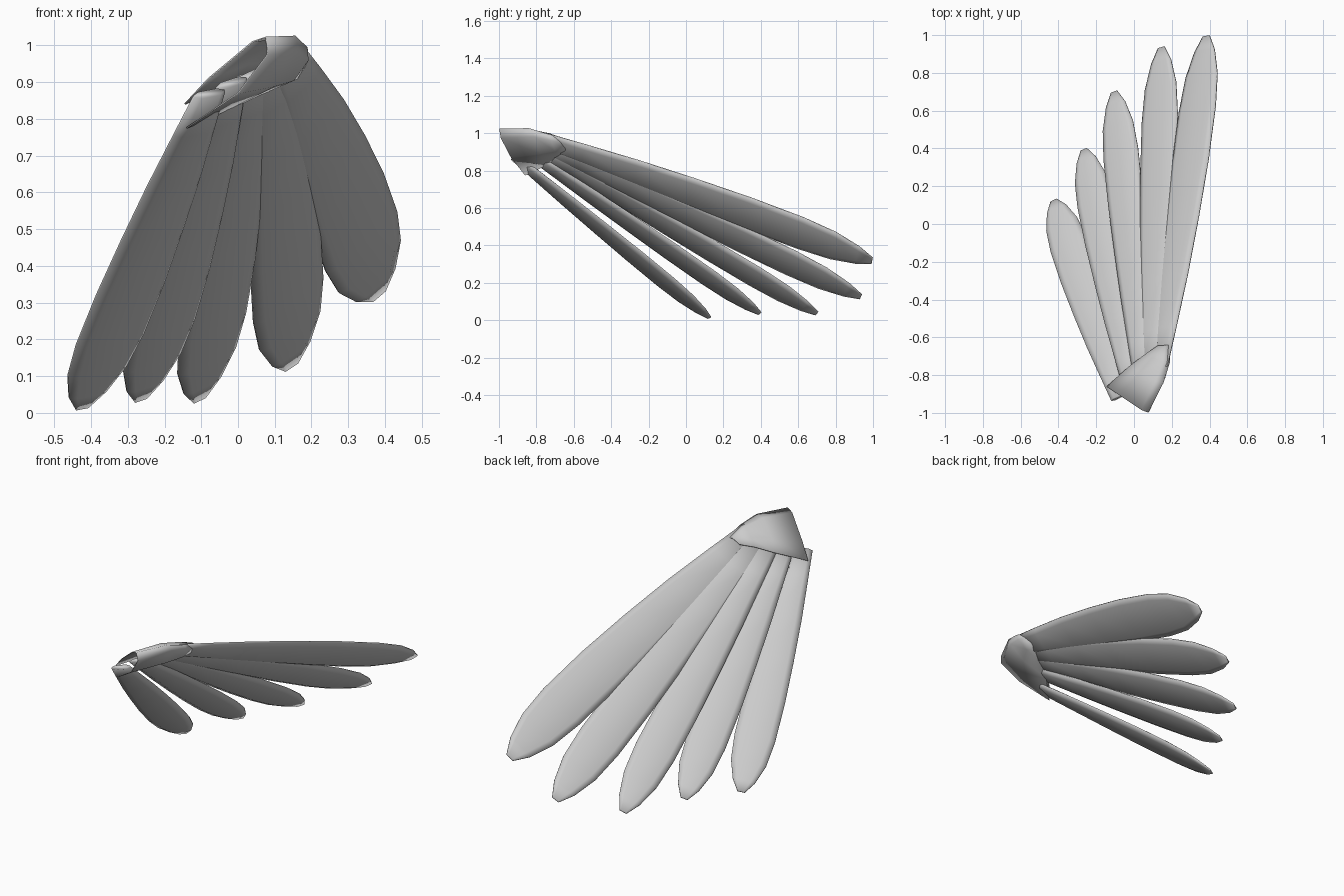
import bpy, bmesh
from mathutils import Vector

if "Cube" in bpy.data.objects:
    bpy.data.objects.remove(bpy.data.objects["Cube"])


def make_object(name, rings, closed):
    """Loft a list of point rings into one smooth mesh."""
    bm = bmesh.new()
    loops = [[bm.verts.new(p) for p in ring] for ring in rings]
    n = len(loops[0])
    for a, b in zip(loops, loops[1:]):
        for i in range(n if closed else n - 1):
            j = (i + 1) % n
            bm.faces.new((a[i], a[j], b[j], b[i]))
    if closed:
        bm.faces.new(loops[0])
        bm.faces.new(loops[-1])
    bmesh.ops.recalc_face_normals(bm, faces=bm.faces)
    mesh = bpy.data.meshes.new(name)
    bm.to_mesh(mesh)
    bm.free()
    for poly in mesh.polygons:
        poly.use_smooth = True
    obj = bpy.data.objects.new(name, mesh)
    bpy.context.collection.objects.link(obj)
    return obj


# Feather outline: (fraction along, fraction of half width, thickness factor)
OUTLINE = [(0, .46, .8), (.12, .60, 1), (.28, .78, 1), (.45, .91, 1), (.62, 1, 1),
           (.78, 1, 1), (.88, .87, .9), (.955, .55, .6), (1, .18, .2)]


def feather(name, base, tip, across, half, bow):
    base, tip, w = Vector(base), Vector(tip), Vector(across)
    axis = (tip - base).normalized()
    root = base - axis * .12              # hidden part under the cover
    w = (w - axis * w.dot(axis)).normalized()
    up = w.cross(axis)
    rings = []
    for f, k, t in OUTLINE:
        c = root.lerp(tip, f) + w * bow * 4 * f * (1 - f)
        h, th = half * k, .015 * t
        inner = h - min(.03, h * .4)
        section = [(-h, .003), (-inner, th), (inner, th), (h, .003),
                   (h, -.003), (inner, -th), (-inner, -th), (-h, -.003)]
        rings.append([c + w * x + up * y for x, y in section])
    make_object(name, rings, True)


# Fan of five feathers: point at the cover edge, tip, half width, sideways bow
FAN = [((-.108, -.825, .795), (-.425, .125, .012), .104, 0),
       ((-.037, -.75, .83), (-.265, .395, .035), .102, .004),
       ((.03, -.70, .86), (-.105, .70, .035), .106, .006),
       ((.09, -.665, .885), (.145, .935, .125), .116, .008),
       ((.148, -.65, .922), (.383, .995, .318), .128, .015)]
W_FIRST, W_LAST = Vector((.89, .42, .18)), Vector((.75, .105, .655))
for i, (base, tip, half, bow) in enumerate(FAN):
    feather(f"feather_{i + 1}", base, tip, W_FIRST.lerp(W_LAST, i / 4), half, bow)

# Folded cover over the roots: sections run top edge, fold, bottom edge
COVER = [
    [(-.145, -.86, .84), (-.08, -.905, .91), (.04, -.985, 1.01), (.075, -.998, 1.022),
     (.08, -.99, .975), (0, -.935, .87), (-.14, -.86, .775)],
    [(-.02, -.75, .892), (.03, -.79, .95), (.11, -.83, 1.018), (.155, -.84, 1.025),
     (.165, -.81, .98), (.10, -.78, .89), (-.03, -.755, .825)],
    [(.06, -.69, .925), (.10, -.71, .96), (.15, -.73, .997), (.188, -.735, .993),
     (.19, -.72, .96), (.15, -.70, .905), (.05, -.695, .862)],
    [(.125, -.645, .94), (.14, -.645, .95), (.165, -.642, .965), (.183, -.642, .963),
     (.183, -.642, .945), (.16, -.645, .91), (.12, -.65, .892)],
]
cover = make_object("root_cover", COVER, False)
shell = cover.modifiers.new("Shell", 'SOLIDIFY')
shell.thickness = .004
shell.offset = 0
